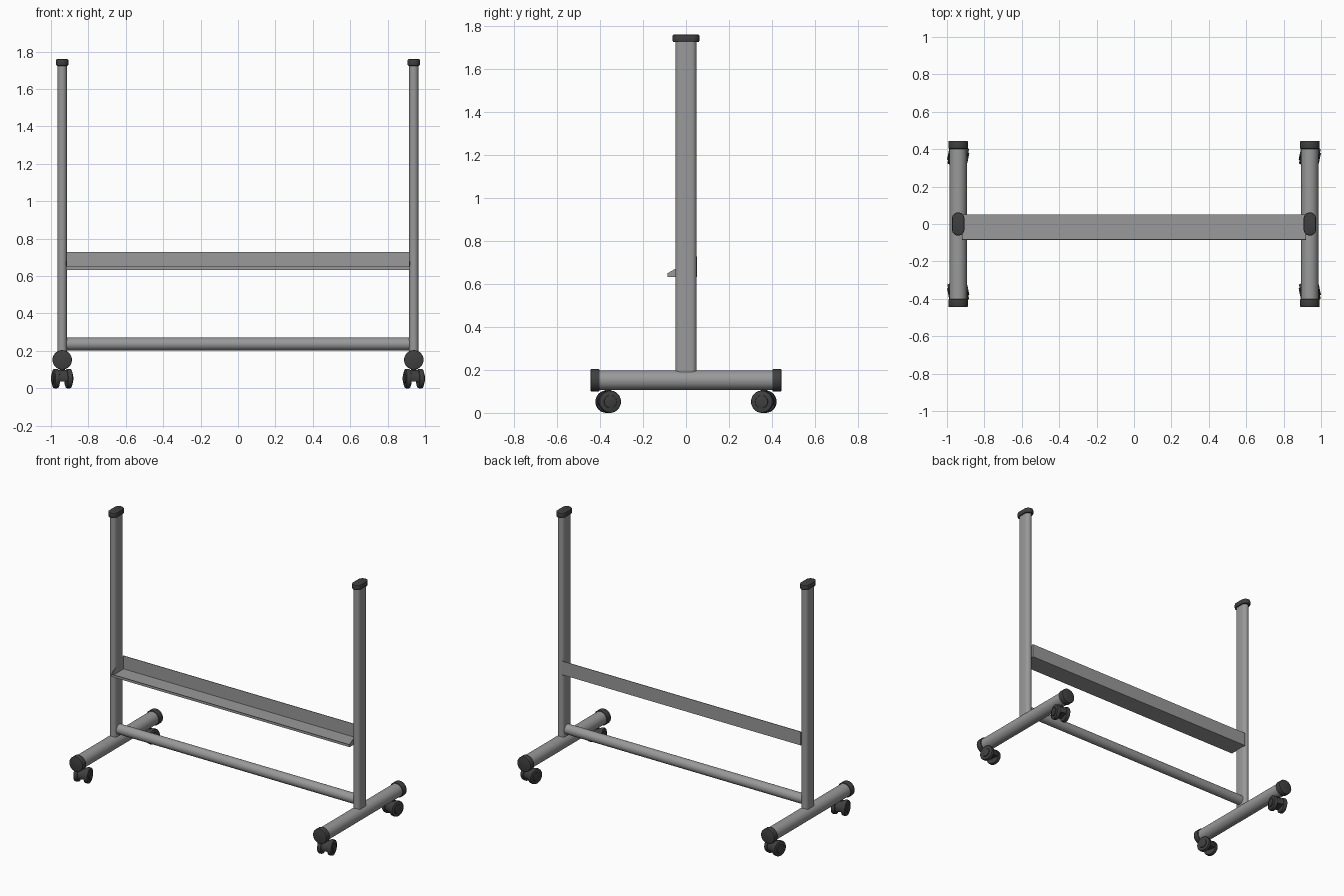
import bpy, bmesh, math
from mathutils import Matrix, Vector

if "Cube" in bpy.data.objects:
    bpy.data.objects.remove(bpy.data.objects["Cube"], do_unlink=True)


def material(name, value):
    m = bpy.data.materials.new(name)
    m.use_nodes = True
    colour = (value, value, value, 1)
    m.diffuse_color = colour
    m.node_tree.nodes["Principled BSDF"].inputs["Base Color"].default_value = colour
    return m


STEEL = material("grey steel", 0.32)
RUBBER = material("dark plastic", 0.05)


def extrude(name, outline, depth, matrix, mat, bevel=0.0, smooth=True):
    """Extrude a 2D outline along local z, centred, then place it."""
    bm = bmesh.new()
    base = bm.faces.new([bm.verts.new((x, y, -depth / 2)) for x, y in outline])
    top = bmesh.ops.extrude_face_region(bm, geom=[base])["geom"]
    bmesh.ops.translate(bm, vec=(0, 0, depth),
                        verts=[v for v in top if isinstance(v, bmesh.types.BMVert)])
    bmesh.ops.recalc_face_normals(bm, faces=bm.faces)
    if bevel:
        rims = [e for e in bm.edges if abs(e.verts[0].co.z - e.verts[1].co.z) < 1e-6]
        bmesh.ops.bevel(bm, geom=rims, offset=bevel, segments=2, profile=0.5, affect='EDGES')
    mesh = bpy.data.meshes.new(name)
    bm.to_mesh(mesh)
    bm.free()
    ob = bpy.data.objects.new(name, mesh)
    bpy.context.collection.objects.link(ob)
    mesh.materials.append(mat)
    ob.matrix_world = matrix
    if smooth:
        bpy.ops.object.select_all(action='DESELECT')
        ob.select_set(True)
        bpy.context.view_layer.objects.active = ob
        bpy.ops.object.shade_smooth_by_angle(angle=math.radians(35))
    return ob


def circle(r, n=32):
    return [(r * math.cos(math.tau * i / n), r * math.sin(math.tau * i / n)) for i in range(n)]


def stadium(hx, hy, n=32):
    """Flat-sided oval, long in y."""
    pts = []
    for i in range(n):
        a = math.tau * (i + 0.5) / n
        pts.append((hx * math.cos(a), hx * math.sin(a) + math.copysign(hy - hx, math.sin(a))))
    return pts


def at(x, y, z):
    return Matrix.Translation((x, y, z))


ALONG_X = Matrix(((0, 0, 1, 0), (1, 0, 0, 0), (0, 1, 0, 0), (0, 0, 0, 1)))  # outline in y, z
ALONG_Y = Matrix.Rotation(math.pi / 2, 4, 'X')


def caster(label, x, y, turn):
    """Twin-wheel caster with a hood between the wheels and a stem."""
    place = at(x, y, 0.052) @ Matrix.Rotation(turn, 4, 'Z')
    for i, s in enumerate((-1, 1)):
        extrude(f"{label}_wheel_{i}", circle(0.052), 0.028,
                place @ at(s * 0.035, 0, 0) @ ALONG_X, RUBBER, 0.007)
        extrude(f"{label}_hub_{i}", circle(0.03, 24), 0.008,
                place @ at(s * 0.051, 0, 0) @ ALONG_X, RUBBER, 0.002)
    hood = [(0.046 * math.cos(a), 0.046 * math.sin(a))
            for a in (math.radians(-20 + 220 * i / 16) for i in range(17))]
    extrude(f"{label}_hood", hood, 0.046, place @ ALONG_X, RUBBER)
    extrude(f"{label}_stem", circle(0.014, 16), 0.06, place @ at(0, 0, 0.05), RUBBER)


# Two side frames: post, foot, end caps and casters
for side, s in (("right", -1), ("left", 1)):
    x = s * 0.94
    extrude(f"{side}_post", stadium(0.025, 0.05), 1.56, at(x, 0, 0.955), STEEL)
    extrude(f"{side}_post_cap", stadium(0.033, 0.062), 0.036, at(x, 0, 1.742), RUBBER, 0.006)
    extrude(f"{side}_foot", circle(0.046), 0.82, at(x, 0, 0.152) @ ALONG_Y, STEEL)
    for end, e in (("front", -1), ("back", 1)):
        extrude(f"{side}_{end}_foot_cap", circle(0.052), 0.042,
                at(x, e * 0.423, 0.152) @ ALONG_Y, RUBBER, 0.004)
        caster(f"{side}_{end}_caster", x, e * 0.362, math.radians(-12 * e))

# Lower crossbar
extrude("crossbar", circle(0.034), 1.85, at(0, 0, 0.237) @ ALONG_X, STEEL)

# Tray: bent sheet with front lip, floor and tall back
T = 0.004
tray = [(-0.085, 0.65), (-0.085, 0.633), (0.052, 0.633), (0.052, 0.728),
        (0.052 - T, 0.728), (0.052 - T, 0.633 + T), (-0.085 + T, 0.633 + T), (-0.085 + T, 0.65)]
extrude("tray", tray, 1.84, ALONG_X, STEEL, smooth=False)

# Sloping plates that close the tray ends
plate = [(-0.085, 0.633), (0.052, 0.633), (0.052, 0.728), (-0.085, 0.65)]
for side, s in (("right", -1), ("left", 1)):
    extrude(f"{side}_tray_end", plate, T, at(s * 0.918, 0, 0) @ ALONG_X, STEEL, smooth=False)
